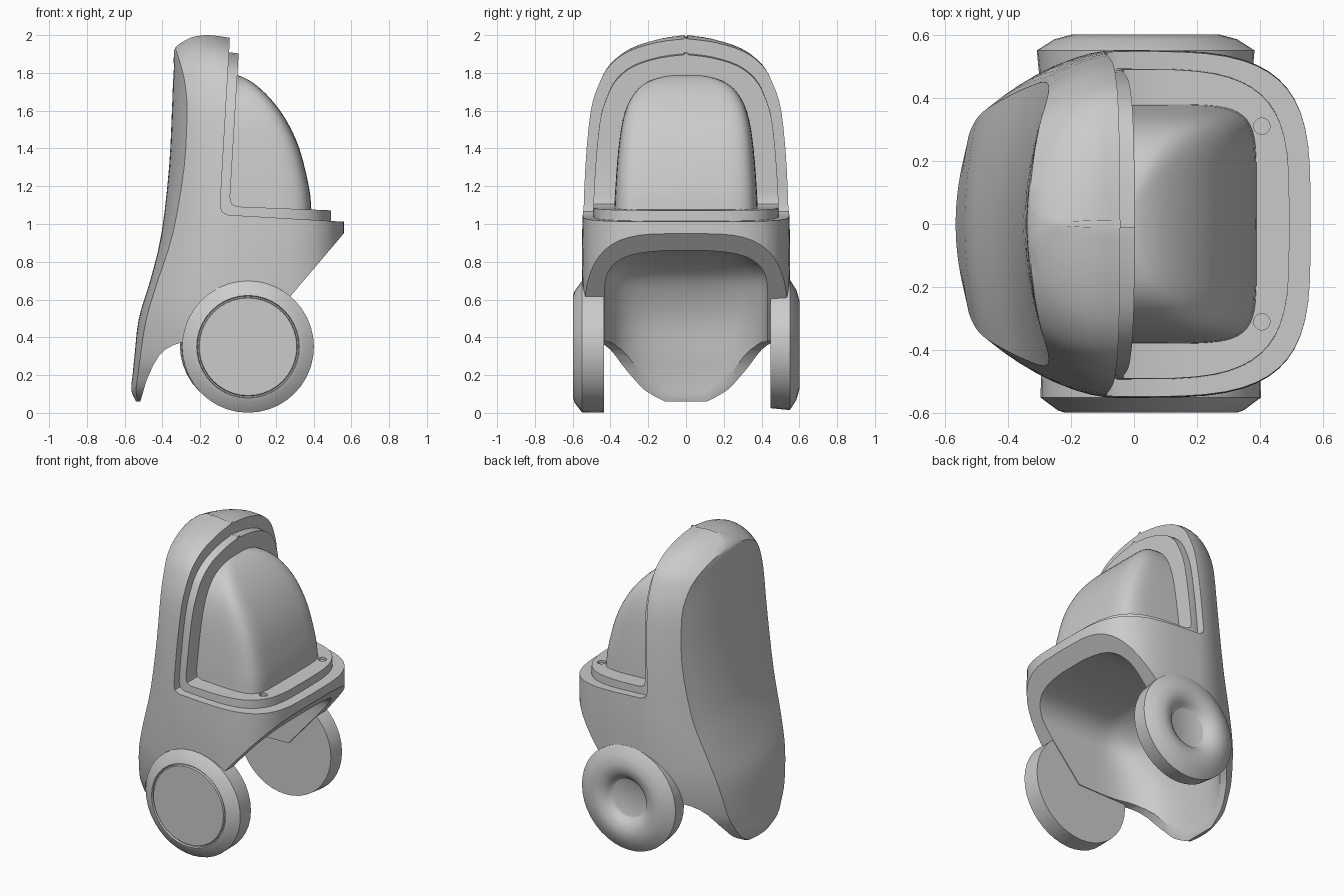
import bpy, bmesh, math
from mathutils import Vector

cube = bpy.data.objects.get("Cube")
if cube:
    bpy.data.objects.remove(cube, do_unlink=True)

grey = bpy.data.materials.new("plain_grey")
grey.use_nodes = True
grey.diffuse_color = (0.6, 0.6, 0.6, 1)
for node in grey.node_tree.nodes:
    if node.type == 'BSDF_PRINCIPLED':
        node.inputs["Base Color"].default_value = (0.6, 0.6, 0.6, 1)


def make_object(name, bm):
    bmesh.ops.recalc_face_normals(bm, faces=bm.faces[:])
    mesh = bpy.data.meshes.new(name)
    bm.to_mesh(mesh)
    bm.free()
    mesh.materials.append(grey)
    obj = bpy.data.objects.new(name, mesh)
    bpy.context.collection.objects.link(obj)
    return obj


def loft(name, loops):
    """Skin a stack of closed loops and cap both ends."""
    bm = bmesh.new()
    rings = [[bm.verts.new(p) for p in loop] for loop in loops]
    n = len(rings[0])
    for a, b in zip(rings, rings[1:]):
        for i in range(n):
            j = (i + 1) % n
            bm.faces.new((a[i], a[j], b[j], b[i]))
    bm.faces.new(rings[0])
    bm.faces.new(rings[-1])
    return make_object(name, bm)


def prism(name, profile):
    """Side profile (x, z) run across the full width."""
    return loft(name, [[(x, y, z) for x, z in profile] for y in (-0.9, 0.9)])


def smooth_rows(rows, steps=3):
    """Catmull-Rom interpolation of table rows."""
    vs = [Vector(r) for r in rows]
    out = []
    for i in range(len(vs) - 1):
        p0, p1 = vs[max(i - 1, 0)], vs[i]
        p2, p3 = vs[i + 1], vs[min(i + 2, len(vs) - 1)]
        for k in range(steps):
            t = k / steps
            out.append(0.5 * (2 * p1 + (p2 - p0) * t
                              + (2 * p0 - 5 * p1 + 4 * p2 - p3) * t ** 2
                              + (3 * p1 - p0 - 3 * p2 + p3) * t ** 3))
    return out + [vs[-1]]


def mirrored(half, z):
    """Close a half section that starts and ends on y = 0."""
    other = [(x, -y) for x, y in half[-2:0:-1]]
    return [(x, y, z) for x, y in half + other]


def corner(cx, rx, w, power, steps=14):
    """Rounded quarter from (cx, w) to (cx + rx, 0)."""
    pts = []
    for i in range(steps):
        a = math.pi / 2 * i / steps
        pts.append((cx + rx * math.sin(a) ** (2 / power), w * math.cos(a) ** (2 / power)))
    return pts + [(cx + rx, 0)]


def cut(obj, cutter):
    mod = obj.modifiers.new("cut", 'BOOLEAN')
    mod.operation = 'DIFFERENCE'
    mod.solver = 'EXACT'
    mod.object = cutter
    bpy.context.view_layer.objects.active = obj
    bpy.ops.object.modifier_apply(modifier=mod.name)
    bpy.data.objects.remove(cutter, do_unlink=True)


def shade(obj, degrees=28):
    bpy.ops.object.select_all(action='DESELECT')
    obj.select_set(True)
    bpy.context.view_layer.objects.active = obj
    bpy.ops.object.shade_smooth_by_angle(angle=math.radians(degrees))


# Hull rows: z, back centre x, back panel edge x, panel half width, half width
HULL = [
    (0.06, -0.54, -0.53, 0.10, 0.30), (0.12, -0.565, -0.54, 0.19, 0.38),
    (0.2, -0.558, -0.53, 0.25, 0.45), (0.3, -0.548, -0.517, 0.30, 0.50),
    (0.5, -0.525, -0.485, 0.35, 0.54), (0.7, -0.465, -0.425, 0.39, 0.55),
    (0.95, -0.405, -0.345, 0.43, 0.55), (1.3, -0.365, -0.285, 0.45, 0.535),
    (1.6, -0.35, -0.27, 0.43, 0.505), (1.75, -0.345, -0.28, 0.38, 0.46),
    (1.85, -0.34, -0.3, 0.31, 0.405), (1.93, -0.34, -0.32, 0.19, 0.305),
    (1.98, -0.33, -0.325, 0.05, 0.155), (2.0, -0.25, -0.249, 0.004, 0.012)]


def hull_section(row):
    z, xb, xe, wp, w = row
    panel = [(xb + (xe - xb) * (i / 8) ** 2, wp * i / 8) for i in range(8)]
    side = [(xe + (-0.05 - xe) * i / 8, wp + (w - wp) * (1 - (1 - i / 8) ** 1.9))
            for i in range(8)]
    # The crown falls away towards the back
    fall = 1.6 * min(max((z - 1.6) / 0.4, 0), 1)
    return [(x, y, h - fall * (min(x, 0) + 0.16) ** 2) for x, y, h in
            mirrored(panel + side + corner(-0.05, 0.61, w, 3.8), z)]


rows = smooth_rows(HULL)
shell = loft("body_shell", [hull_section(r) for r in rows])

# Step that opens the front of the shell
cut(shell, prism("front_notch", [
    (-0.038, 2.1), (-0.045, 1.95), (-0.094, 1.1), (-0.085, 1.065), (-0.05, 1.048),
    (0.56, 1.012), (0.8, 1.0), (0.8, 2.1)]))
# Sloped underside and tail sweep
cut(shell, prism("underside_cut", [
    (-0.51, -0.2), (-0.517, 0.06), (-0.485, 0.17), (-0.45, 0.25), (-0.42, 0.3),
    (-0.385, 0.335), (-0.34, 0.36), (-0.29, 0.375), (0.07, 0.38), (0.28, 0.62),
    (0.56, 0.95), (0.8, 1.23), (0.8, -0.2)]))

# Hollow between the legs: z, back x, half width
CAVITY = [(-0.1, -0.5, 0.43), (0.06, -0.512, 0.43), (0.2, -0.50, 0.43),
          (0.3, -0.485, 0.43), (0.5, -0.455, 0.43), (0.67, -0.38, 0.43),
          (0.75, -0.31, 0.41), (0.81, -0.22, 0.35), (0.845, -0.14, 0.25),
          (0.86, -0.08, 0.1)]
cavity = []
for z, xb, w in smooth_rows(CAVITY):
    back = corner(-0.05, xb + 0.05, w, 2.9)[::-1]
    cavity.append(mirrored(back + [(0.9, w), (0.9, 0)], z))
cut(shell, loft("cavity_cut", cavity))
shade(shell)

# Inner rim: a reduced copy of the hull with its own step
rim_loops = [[(-0.05 + (x + 0.05) * 0.89, y * 0.9, 1 + (z - 1) * 0.92)
              for x, y, z in hull_section(r)] for r in rows if r[0] > 0.94]
rim = loft("inner_rim", rim_loops)
cut(rim, prism("rim_notch", [
    (0.012, 2.1), (0.003, 1.9), (-0.042, 1.14), (-0.034, 1.105), (0.0, 1.092),
    (0.5, 1.072), (0.8, 1.06), (0.8, 2.1)]))

# Rounded canopy rows: z, front x, half width
CANOPY = [(1.0, 0.39, 0.385), (1.08, 0.388, 0.38), (1.2, 0.375, 0.374),
          (1.4, 0.325, 0.358), (1.55, 0.255, 0.335), (1.66, 0.175, 0.295),
          (1.74, 0.09, 0.225), (1.78, 0.02, 0.12), (1.792, -0.03, 0.01)]
canopy = loft("canopy", [
    mirrored([(-0.12, 0), (-0.12, w)] + corner(-0.08, xf + 0.08, w, 7), z)
    for z, xf, w in smooth_rows(CANOPY)])
shade(canopy, 40)


def turned(name, centre, axis, profile, sides=40):
    """Revolve (radius, height) points about the y or z axis."""
    loops = []
    for r, h in profile:
        ring = []
        for i in range(sides):
            a = 2 * math.pi * i / sides
            u, v = r * math.cos(a), r * math.sin(a)
            offset = Vector((u, h, v)) if axis == 'Y' else Vector((u, v, h))
            ring.append(offset + Vector(centre))
        loops.append(ring)
    obj = loft(name, loops)
    shade(obj, 35)
    return obj


# Wheels: one with a flat grooved cover, one with a dished hub
turned("right_wheel", (0.053, 0, 0.35), 'Y', [
    (0.347, -0.435), (0.349, -0.55), (0.295, -0.59), (0.272, -0.598),
    (0.268, -0.587), (0.262, -0.587), (0.258, -0.598)])
turned("left_wheel", (0.037, 0, 0.36), 'Y', [
    (0.335, 0.447), (0.345, 0.55), (0.29, 0.585), (0.235, 0.6),
    (0.2, 0.597), (0.17, 0.587), (0.145, 0.57), (0.13, 0.55), (0.12, 0.545)])

# Two small round holes in the front shelf
for y in (0.31, -0.31):
    cut(rim, turned("hole_cut", (0.405, y, 1.06), 'Z', [(0.026, 0), (0.026, 0.05)], 20))
shade(rim)
